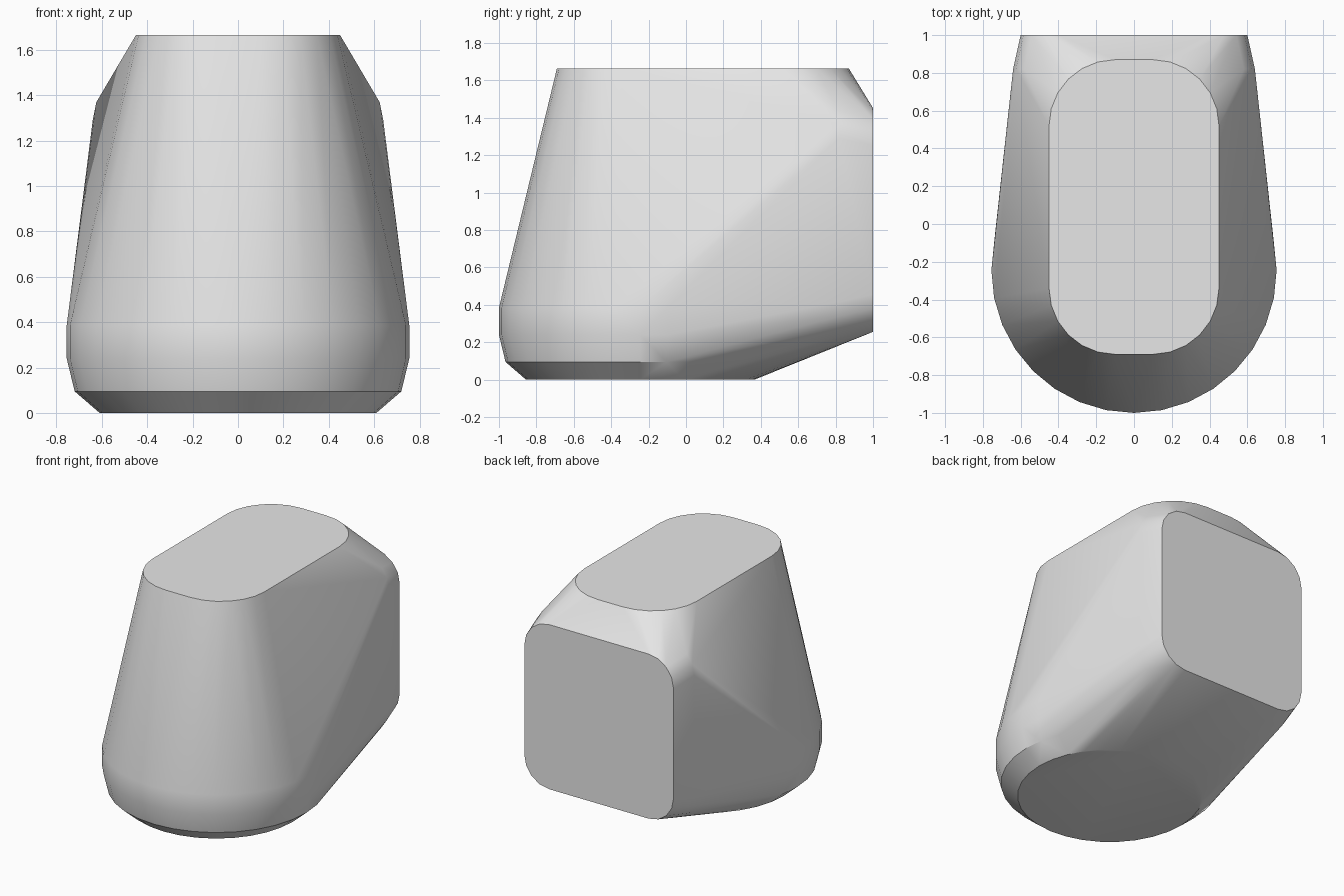
import bpy
import bmesh
from math import cos, sin, pi, radians

cube = bpy.data.objects.get("Cube")
if cube:
    bpy.data.objects.remove(cube, do_unlink=True)


def rounded_rect(half_w, half_h, radius, steps):
    """Outline of a rectangle with rounded corners, centred on the origin."""
    points = []
    for quarter in range(4):
        sx = 1 if quarter in (0, 3) else -1
        sy = 1 if quarter in (0, 1) else -1
        for i in range(steps + 1):
            a = (quarter + i / steps) * pi / 2
            points.append((sx * (half_w - radius) + radius * cos(a),
                           sy * (half_h - radius) + radius * sin(a)))
    return points


# One plain grey
grey = bpy.data.materials.new("light grey")
grey.use_nodes = True
colour = (0.8, 0.8, 0.8, 1)
grey.diffuse_color = colour
grey.node_tree.nodes["Principled BSDF"].inputs["Base Color"].default_value = colour

points = []

# Round foot: stacked rings with a rounded lower edge
SEGMENTS = 32
FOOT_Y = -0.245
for radius, z in ((0.61, 0), (0.72, 0.095), (0.755, 0.24), (0.755, 0.385)):
    for i in range(SEGMENTS):
        a = 2 * pi * i / SEGMENTS
        points.append((radius * cos(a), FOOT_Y + radius * sin(a), z))

# Flat top: long rounded rectangle
for x, y in rounded_rect(0.45, 0.78, 0.35, 6):
    points.append((x, y + 0.09, 1.665))

# Flat back: rounded plate with a slightly larger ring in front of it
for half_w, half_h, y in ((0.6, 0.598, 1.0), (0.64, 0.638, 0.82)):
    for x, z in rounded_rect(half_w, half_h, 0.2, 4):
        points.append((x, y, z + 0.854))

# Skin stretched over all the outlines
bm = bmesh.new()
for p in points:
    bm.verts.new(p)
bmesh.ops.remove_doubles(bm, verts=bm.verts, dist=0.001)
hull = bmesh.ops.convex_hull(bm, input=bm.verts)
inside = {g for g in hull["geom_interior"] + hull["geom_unused"]
          if isinstance(g, bmesh.types.BMVert)}
bmesh.ops.delete(bm, geom=list(inside), context="VERTS")
bmesh.ops.dissolve_limit(bm, angle_limit=radians(0.5), verts=bm.verts, edges=bm.edges)
bmesh.ops.recalc_face_normals(bm, faces=bm.faces)

mesh = bpy.data.meshes.new("body")
bm.to_mesh(mesh)
bm.free()
mesh.materials.append(grey)
body = bpy.data.objects.new("body", mesh)
bpy.context.collection.objects.link(body)

# Smooth sides with crisp cap edges
bpy.ops.object.select_all(action="DESELECT")
body.select_set(True)
bpy.context.view_layer.objects.active = body
bpy.ops.object.shade_smooth_by_angle(angle=radians(30))
